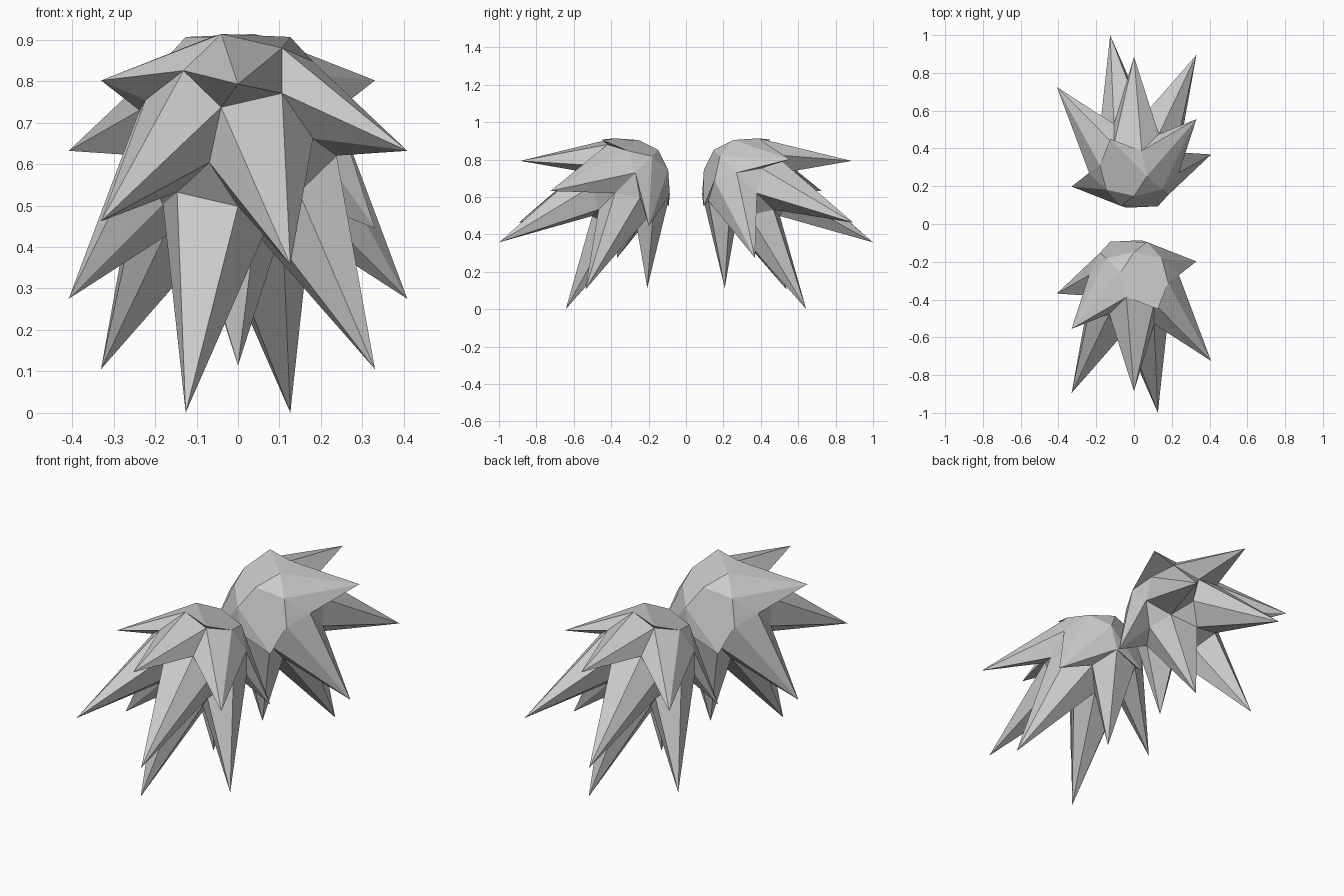
import bpy, bmesh, math
from mathutils import Vector, Matrix

if "Cube" in bpy.data.objects:
    bpy.data.objects.remove(bpy.data.objects["Cube"])

BODY_R, TIP_R = 0.25, 0.48
BODY_C = Vector((0, -0.325, 0.675))      # centre of the round core
TIP_C = Vector((0, -0.5465, 0.4535))     # spikes droop around this lower centre
TILT = Matrix.Rotation(math.radians(45), 3, 'X') @ Matrix.Rotation(math.pi, 3, 'Z')


def spiky_cluster(name, turn):
    bm = bmesh.new()
    bmesh.ops.create_icosphere(bm, subdivisions=2, radius=1.0)
    for v in bm.verts:
        d = v.co.normalized()
        h = abs(d.z)
        # poles and the mid-latitude rings are pulled out into spikes
        if h > 0.95 or 0.49 < h < 0.6:
            v.co = TIP_C + TILT @ d * TIP_R
        else:
            v.co = BODY_C + TILT @ d * BODY_R
    bmesh.ops.transform(bm, matrix=Matrix.Rotation(turn, 4, 'Z'), verts=bm.verts)
    me = bpy.data.meshes.new(name)
    bm.to_mesh(me)
    bm.free()
    ob = bpy.data.objects.new(name, me)
    bpy.context.collection.objects.link(ob)
    return ob


# Two identical clusters, back to back
spiky_cluster("front_spiky_cluster", 0)
spiky_cluster("back_spiky_cluster", math.pi)
